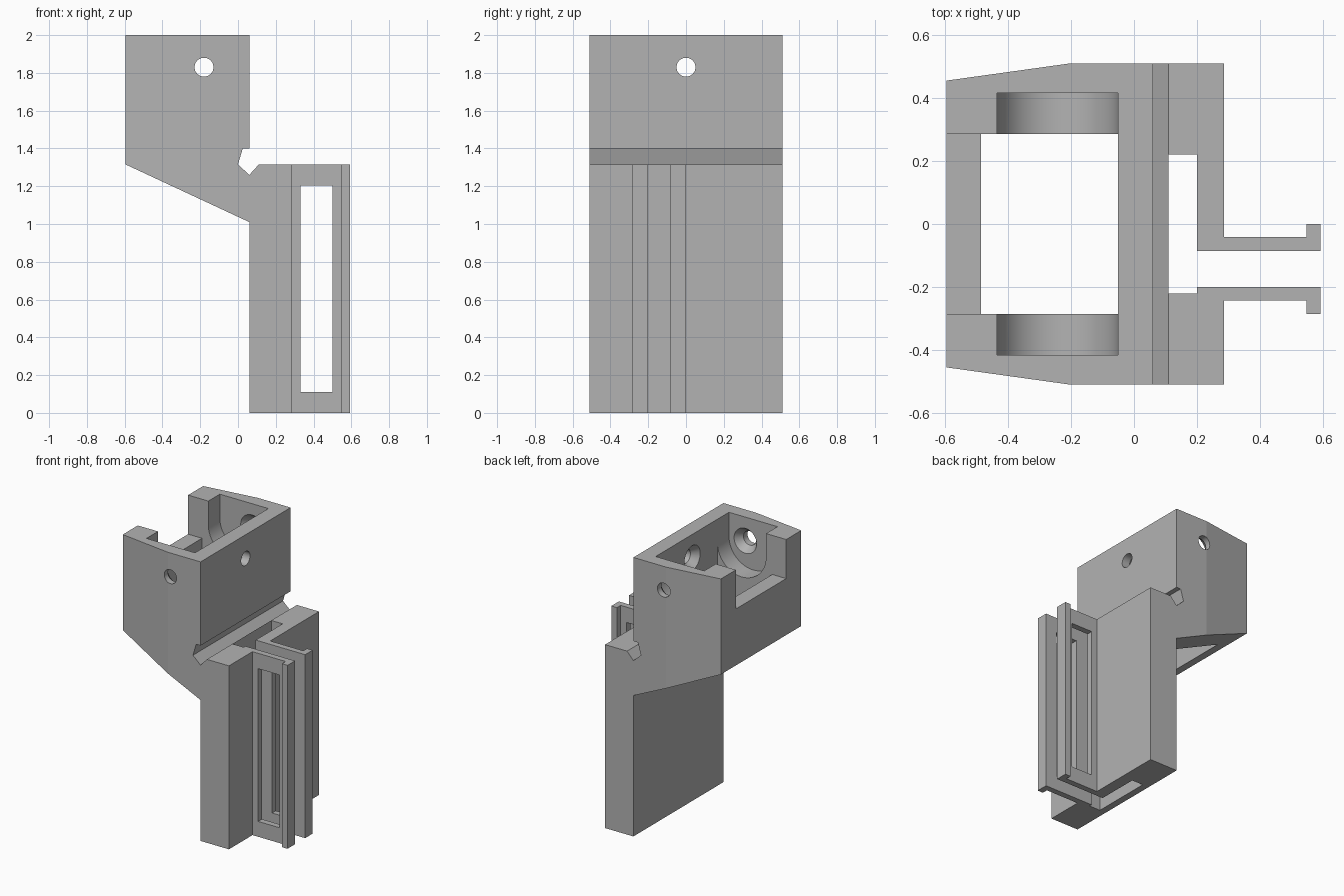
import bpy, bmesh
from math import pi
from mathutils import Matrix, Vector

cube = bpy.data.objects.get("Cube")
if cube:
    bpy.data.objects.remove(cube, do_unlink=True)

grey = bpy.data.materials.new("plain grey")
grey.use_nodes = True
COLOUR = (0.45, 0.45, 0.45, 1)
grey.diffuse_color = COLOUR
grey.node_tree.nodes["Principled BSDF"].inputs["Base Color"].default_value = COLOUR


def finish(name, bm):
    bmesh.ops.recalc_face_normals(bm, faces=bm.faces[:])
    mesh = bpy.data.meshes.new(name)
    bm.to_mesh(mesh)
    bm.free()
    mesh.materials.append(grey)
    obj = bpy.data.objects.new(name, mesh)
    bpy.context.collection.objects.link(obj)
    return obj


def prism(name, points, lo, hi, axis):
    """Extrude a flat outline from lo to hi along 'y' (x, z points) or 'z' (x, y points)."""
    bm = bmesh.new()
    place = (lambda p: (p[0], lo, p[1])) if axis == "y" else (lambda p: (p[0], p[1], lo))
    face = bm.faces.new([bm.verts.new(place(p)) for p in points])
    move = Vector((0, hi - lo, 0) if axis == "y" else (0, 0, hi - lo))
    new = bmesh.ops.extrude_face_region(bm, geom=[face])["geom"]
    bmesh.ops.translate(bm, vec=move, verts=[v for v in new if isinstance(v, bmesh.types.BMVert)])
    return finish(name, bm)


def box(name, x, y, z):
    return prism(name, [(x[0], y[0]), (x[1], y[0]), (x[1], y[1]), (x[0], y[1])], z[0], z[1], "z")


def cone(name, r1, r2, start, end, sides=48):
    """Round cutter running from start to end."""
    a, b = Vector(start), Vector(end)
    bm = bmesh.new()
    turn = (b - a).to_track_quat("Z", "Y").to_matrix().to_4x4()
    bmesh.ops.create_cone(bm, cap_ends=True, segments=sides, radius1=r1, radius2=r2,
                          depth=(b - a).length, matrix=Matrix.Translation((a + b) / 2) @ turn)
    return finish(name, bm)


def carve(obj, cutter, operation="DIFFERENCE"):
    """Apply a boolean and discard the cutter."""
    mod = obj.modifiers.new("carve", "BOOLEAN")
    mod.operation, mod.solver, mod.object = operation, "EXACT", cutter
    bpy.context.view_layer.update()
    graph = bpy.context.evaluated_depsgraph_get()
    mesh = bpy.data.meshes.new_from_object(obj.evaluated_get(graph))
    obj.modifiers.clear()
    obj.data = mesh
    bpy.data.objects.remove(cutter, do_unlink=True)


# Main body: side outline with the hinge notch, trimmed by the tapered plan
TOP, SHELF, HALF = 2.0, 1.315, 0.51
body = prism("holder_body", [
    (-0.595, TOP), (0.06, TOP), (0.06, 1.4), (0.025, 1.4), (0, 1.315), (0.06, 1.26),
    (0.11, SHELF), (0.285, SHELF), (0.285, 0), (0.06, 0), (0.06, 1.01), (-0.595, SHELF)],
    -HALF, HALF, "y")
carve(body, prism("taper", [(-0.595, -0.455), (-0.2, -HALF), (0.5, -HALF), (0.5, HALF),
                            (-0.2, HALF), (-0.595, 0.455)], -0.1, 2.1, "z"), "INTERSECT")

# Open shaft through the upper housing, and its rear notch
carve(body, box("shaft", (-0.485, -0.05), (-0.285, 0.285), (0.9, 2.1)))
carve(body, box("rear_notch", (-0.7, -0.4), (-0.285, 0.285), (1.72, 2.1)))

# Round-bottomed recesses in both cheeks, with countersunk screw holes
PIN_X, PIN_Z, HOLE, SINK = -0.18, 1.83, 0.05, 0.09
LEFT, RIGHT, DEEP = -0.435, -0.05, 0.415
for side in (-1, 1):
    r = (RIGHT - LEFT) / 2
    mid = (LEFT + RIGHT) / 2
    ys = sorted((side * 0.2, side * DEEP))
    carve(body, cone("recess_round", r, r, (mid, ys[0], PIN_Z), (mid, ys[1], PIN_Z), 64))
    carve(body, box("recess_slot", (LEFT, RIGHT), ys, (PIN_Z, 2.1)))
    carve(body, cone("pin_hole", HOLE, HOLE, (PIN_X, side * 0.3, PIN_Z), (PIN_X, side * 0.6, PIN_Z)))
    carve(body, cone("pin_sink", SINK, HOLE, (PIN_X, side * (DEEP - 0.001), PIN_Z),
                     (PIN_X, side * (DEEP + 0.05), PIN_Z)))
carve(body, cone("front_hole", HOLE, HOLE, (-0.1, 0, PIN_Z), (0.1, 0, PIN_Z)))
carve(body, cone("front_sink", SINK, HOLE, (RIGHT - 0.001, 0, PIN_Z), (0, 0, PIN_Z)))

# Card pocket and its slit through the lower block
carve(body, box("pocket", (0.11, 0.2), (-0.22, 0.22), (-0.1, 1.5)))
carve(body, box("slit", (0.15, 0.4), (-0.2, -0.085), (-0.1, 1.5)))

# Pair of lipped guide rails with long windows
for name, inner, side in (("back_rail", -0.085, 1), ("front_rail", -0.2, -1)):
    thick, lip = inner + side * 0.043, inner + side * 0.085
    rail = prism(name, [(0.285, inner), (0.592, inner), (0.592, lip), (0.548, lip),
                        (0.548, thick), (0.285, thick)], 0, SHELF, "z")
    carve(rail, box("window", (0.33, 0.5), (-0.4, 0.2), (0.11, 1.205)))

# Smooth only the round surfaces
for obj in bpy.context.collection.objects:
    obj.select_set(obj.type == "MESH" and grey.name in obj.data.materials)
bpy.context.view_layer.objects.active = body
bpy.ops.object.shade_smooth_by_angle(angle=pi / 9)
for name in ("holder_body", "back_rail", "front_rail"):
    # The shallow taper edges stay crisp
    mesh = bpy.data.objects[name].data
    for face in mesh.polygons:
        if face.area > 0.05:
            face.use_smooth = False
